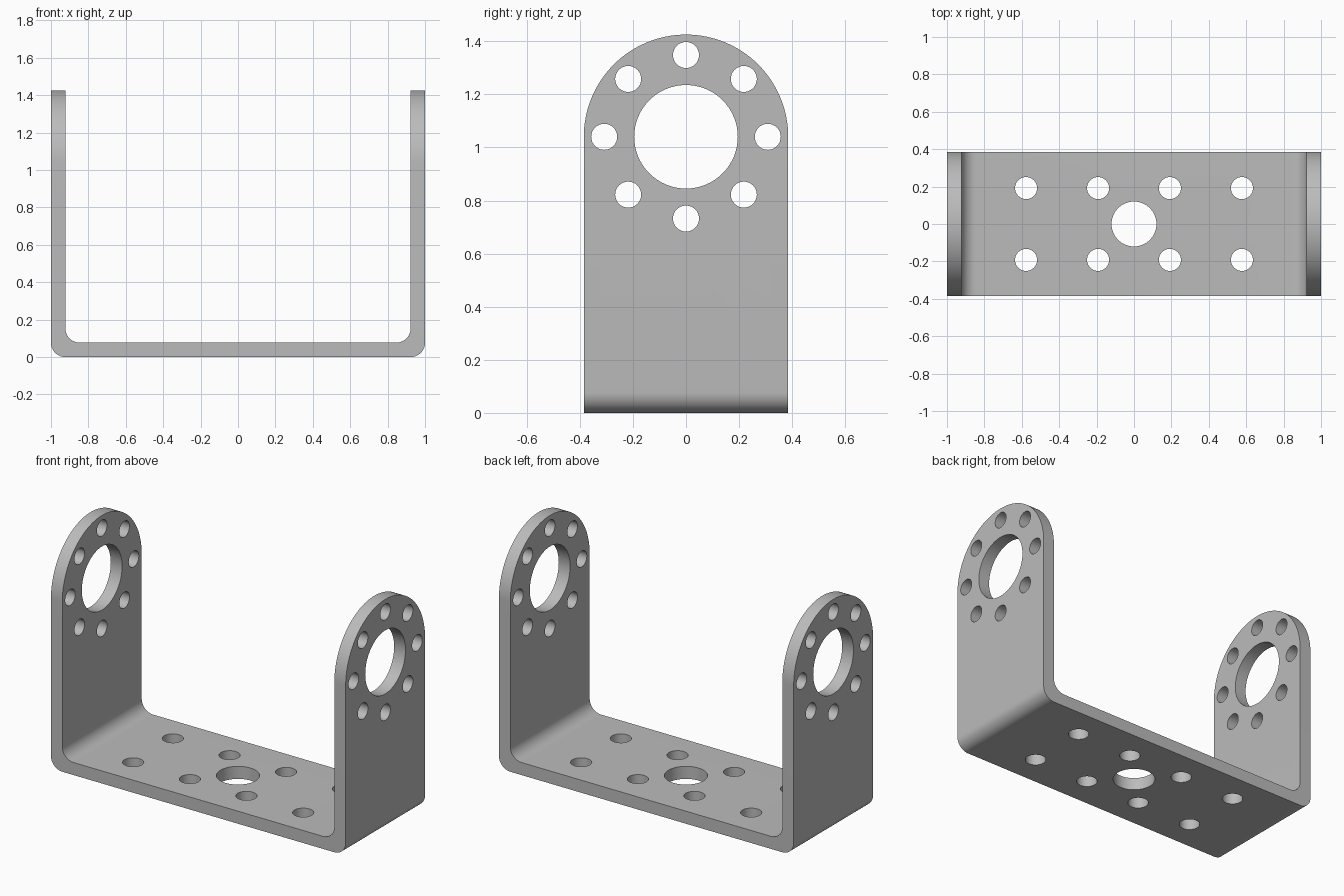
import bpy, bmesh, math
from mathutils import Matrix, Vector

if "Cube" in bpy.data.objects:
    bpy.data.objects.remove(bpy.data.objects["Cube"])

T, HALF_W, ARM_Z, R = 0.077, 0.385, 1.04, 0.077   # thickness, half depth, pivot height, bend radius


def arc(cx, cz, r, a0, a1, n):
    return [(cx + r * math.cos(math.radians(a0 + (a1 - a0) * i / n)),
             cz + r * math.sin(math.radians(a0 + (a1 - a0) * i / n))) for i in range(n + 1)]


def prism(name, points, place, direction):
    """Extrude a flat profile along a direction."""
    bm = bmesh.new()
    face = bm.faces.new([bm.verts.new(place(p)) for p in points])
    out = bmesh.ops.extrude_face_region(bm, geom=[face])
    moved = [v for v in out["geom"] if isinstance(v, bmesh.types.BMVert)]
    bmesh.ops.translate(bm, verts=moved, vec=direction)
    bmesh.ops.recalc_face_normals(bm, faces=bm.faces)
    return add_object(name, bm)


def add_object(name, bm):
    mesh = bpy.data.meshes.new(name)
    bm.to_mesh(mesh)
    bm.free()
    obj = bpy.data.objects.new(name, mesh)
    bpy.context.collection.objects.link(obj)
    return obj


def drill(bm, centre, radius, length, rotation, segments):
    bmesh.ops.create_cone(bm, cap_ends=True, segments=segments, radius1=radius, radius2=radius,
                          depth=length, matrix=Matrix.Translation(centre) @ rotation)


# Bent U strip: right half of the outline, then mirrored
top = ARM_Z + HALF_W + 0.1
outer = arc(1 - R, R, R, -90, 0, 12) + [(1, top)]
inner = [(1 - T, top)] + arc(1 - T - R, T + R, R, 0, -90, 12)
right = outer + inner
left = [(-x, z) for x, z in reversed(right)]
bracket = prism("bracket", right + left, lambda p: (p[0], -HALF_W, p[1]), Vector((0, 2 * HALF_W, 0)))

# Rounded arm ends
arch = [(-HALF_W - 0, -0.2), (HALF_W, -0.2)] + arc(0, ARM_Z, HALF_W, 0, 180, 64)
arch_cutter = prism("arch_cutter", arch, lambda p: (-1.2, p[0], p[1]), Vector((2.4, 0, 0)))

# Holes in the arms and the base
bm = bmesh.new()
along_x = Matrix.Rotation(math.pi / 2, 4, 'Y')
along_z = Matrix.Identity(4)
for side in (-1, 1):
    x = side * (1 - T / 2)
    drill(bm, (x, 0, ARM_Z), 0.195, 0.2, along_x, 64)
    for i in range(8):
        a = i * math.pi / 4
        drill(bm, (x, 0.308 * math.cos(a), ARM_Z + 0.308 * math.sin(a)), 0.049, 0.2, along_x, 32)
drill(bm, (0, 0, T / 2), 0.12, 0.2, along_z, 48)
for x in (-0.577, -0.192, 0.192, 0.577):
    for y in (-0.192, 0.192):
        drill(bm, (x, y, T / 2), 0.059, 0.2, along_z, 32)
hole_cutter = add_object("hole_cutter", bm)

# Cut the bracket
bpy.context.view_layer.objects.active = bracket
bracket.select_set(True)
for cutter, op in ((arch_cutter, 'INTERSECT'), (hole_cutter, 'DIFFERENCE')):
    mod = bracket.modifiers.new(cutter.name, 'BOOLEAN')
    mod.object, mod.operation, mod.solver = cutter, op, 'EXACT'
    bpy.ops.object.modifier_apply(modifier=mod.name)
    bpy.data.objects.remove(cutter)

# Plain grey metal
metal = bpy.data.materials.new("grey metal")
metal.diffuse_color = (0.5, 0.5, 0.5, 1)
metal.use_nodes = True
metal.node_tree.nodes["Principled BSDF"].inputs["Base Color"].default_value = metal.diffuse_color
bracket.data.materials.clear()
bracket.data.materials.append(metal)
for face in bracket.data.polygons:
    face.material_index = 0
bpy.ops.object.shade_smooth_by_angle(angle=math.radians(30))
